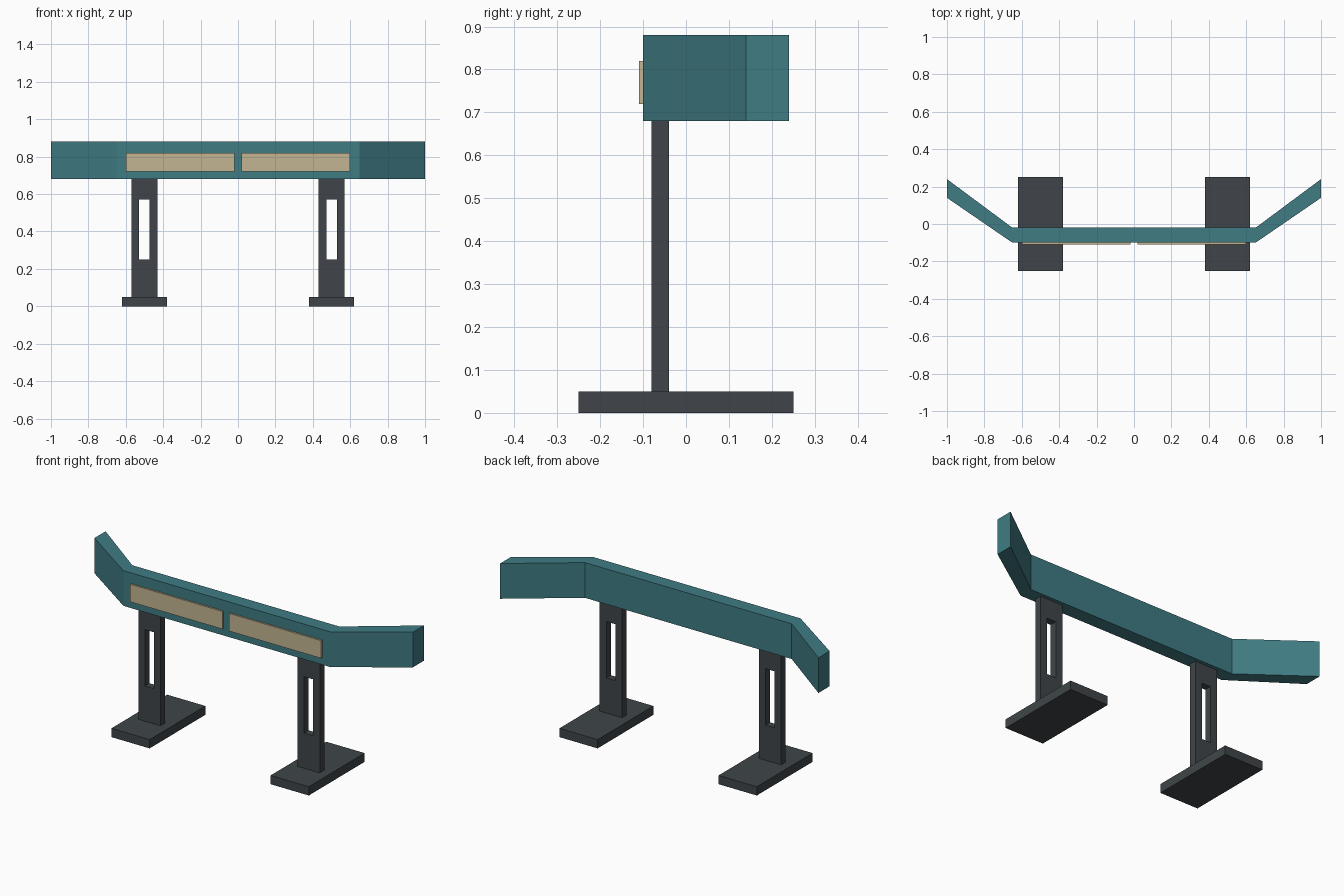
import bpy
import bmesh

if "Cube" in bpy.data.objects:
    bpy.data.objects.remove(bpy.data.objects["Cube"])


def material(name, rgb):
    mat = bpy.data.materials.new(name)
    mat.diffuse_color = (*rgb, 1)
    mat.use_nodes = True
    mat.node_tree.nodes["Principled BSDF"].inputs["Base Color"].default_value = mat.diffuse_color
    return mat


TEAL = material("teal_paint", (0.05, 0.20, 0.23))
DARK = material("dark_metal", (0.05, 0.06, 0.067))
SAND = material("sand_panel", (0.55, 0.46, 0.29))


def finish(name, bm, mat):
    bmesh.ops.recalc_face_normals(bm, faces=bm.faces)
    mesh = bpy.data.meshes.new(name)
    bm.to_mesh(mesh)
    bm.free()
    mesh.materials.append(mat)
    obj = bpy.data.objects.new(name, mesh)
    bpy.context.collection.objects.link(obj)
    return obj


def extrude(bm, faces, vec):
    """Give flat faces a thickness."""
    geo = bmesh.ops.extrude_face_region(bm, geom=faces, use_keep_orig=True)["geom"]
    verts = [g for g in geo if isinstance(g, bmesh.types.BMVert)]
    bmesh.ops.translate(bm, verts=verts, vec=vec)


def box(name, x, y, z, mat):
    bm = bmesh.new()
    face = bm.faces.new([bm.verts.new((a, b, z[0])) for a, b in
                         ((x[0], y[0]), (x[1], y[0]), (x[1], y[1]), (x[0], y[1]))])
    extrude(bm, [face], (0, 0, z[1] - z[0]))
    return finish(name, bm, mat)


def slotted_leg(name, cx):
    """Flat post with a tall rectangular slot."""
    bm = bmesh.new()

    def loop(half, z0, z1):
        return [bm.verts.new((cx + sx * half, -0.08, z)) for sx, z in
                ((-1, z0), (1, z0), (1, z1), (-1, z1))]

    outer, inner = loop(0.07, 0.05, 0.68), loop(0.028, 0.25, 0.57)
    faces = [bm.faces.new((outer[i], outer[(i + 1) % 4], inner[(i + 1) % 4], inner[i]))
             for i in range(4)]
    extrude(bm, faces, (0, 0.04, 0))
    return finish(name, bm, DARK)


# Bent beam: straight centre with two swept-back wings
front = [(-1, 0.14), (-0.65, -0.10), (0.65, -0.10), (1, 0.14)]
back = [(-1, 0.24), (-0.65, -0.02), (0.65, -0.02), (1, 0.24)]
bm = bmesh.new()
fv = [bm.verts.new((x, y, 0.68)) for x, y in front]
bv = [bm.verts.new((x, y, 0.68)) for x, y in back]
sections = [bm.faces.new((fv[i], fv[i + 1], bv[i + 1], bv[i])) for i in range(3)]
extrude(bm, sections, (0, 0, 0.20))
finish("bent_beam", bm, TEAL)

# Panels, legs and feet on both sides
for side, s in (("left", -1), ("right", 1)):
    box(f"{side}_front_panel", sorted((s * 0.02, s * 0.60)), (-0.11, -0.10), (0.72, 0.82), SAND)
    slotted_leg(f"{side}_leg", s * 0.5)
    box(f"{side}_foot", (s * 0.5 - 0.12, s * 0.5 + 0.12), (-0.25, 0.25), (0, 0.05), DARK)
